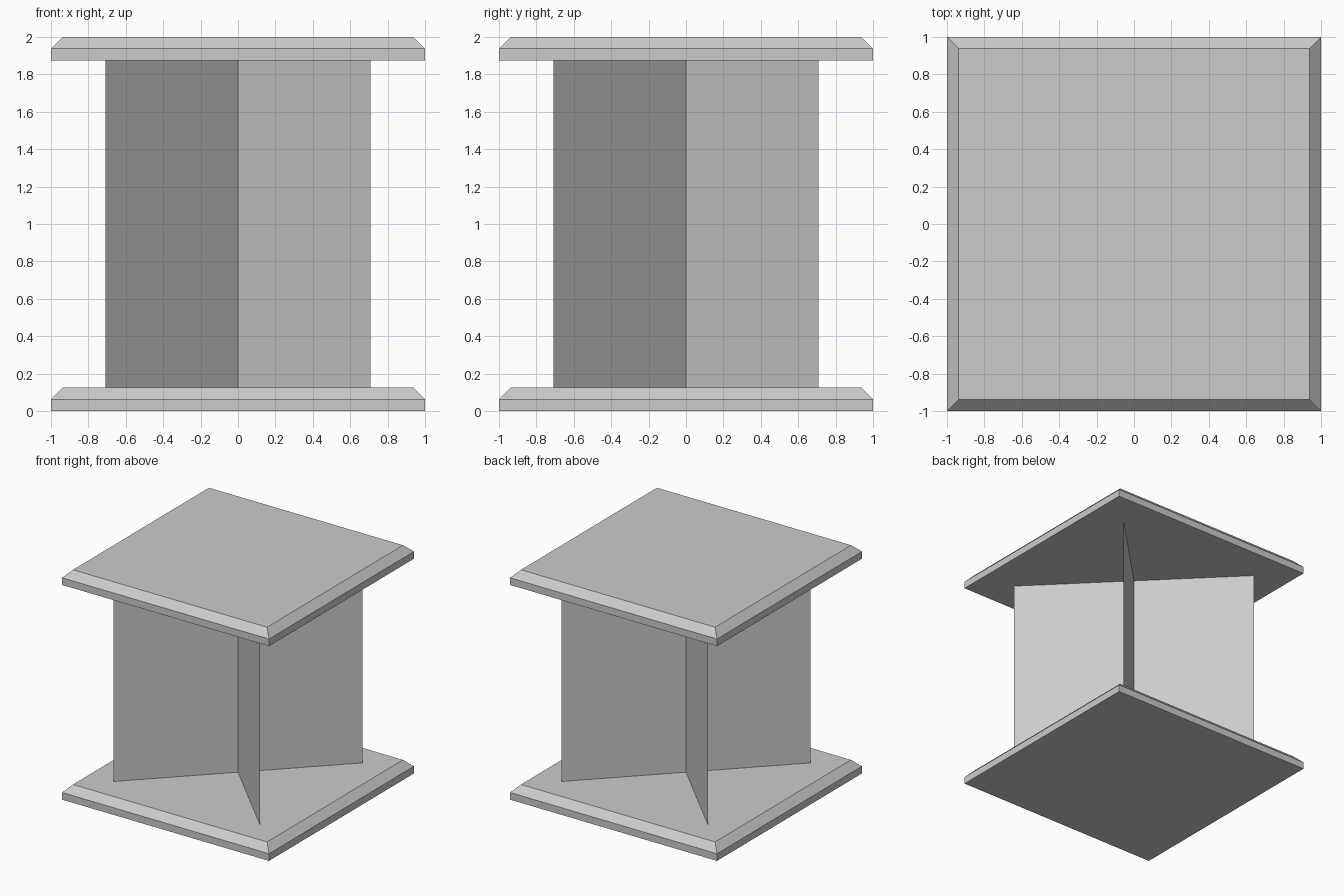
import bpy, bmesh
from math import radians
from mathutils import Matrix

if "Cube" in bpy.data.objects:
    bpy.data.objects.remove(bpy.data.objects["Cube"])

PLATE_H = 0.125   # plate thickness
BEVEL = 0.0625    # chamfer on each plate's upper rim
HEIGHT = 2.0


def add_object(name, bm):
    mesh = bpy.data.meshes.new(name)
    bm.to_mesh(mesh)
    bm.free()
    obj = bpy.data.objects.new(name, mesh)
    bpy.context.collection.objects.link(obj)
    return obj


def plate(name, z):
    # Square slab with its upper rim chamfered
    bm = bmesh.new()
    bmesh.ops.create_cube(bm, size=1, matrix=Matrix.Translation((0, 0, z + PLATE_H / 2))
                          @ Matrix.Diagonal((2, 2, PLATE_H, 1)))
    rim = [e for e in bm.edges if all(v.co.z > z + PLATE_H / 2 for v in e.verts)]
    bmesh.ops.bevel(bm, geom=rim, offset=BEVEL, segments=1, affect='EDGES')
    return add_object(name, bm)


def panel(name, angle):
    # Thin upright sheet between the plates, turned onto a diagonal
    bm = bmesh.new()
    verts = [bm.verts.new((x, 0, z)) for x, z in
             ((-1, PLATE_H), (1, PLATE_H), (1, HEIGHT - PLATE_H), (-1, HEIGHT - PLATE_H))]
    bm.faces.new(verts)
    bmesh.ops.rotate(bm, verts=bm.verts, matrix=Matrix.Rotation(radians(angle), 3, 'Z'))
    return add_object(name, bm)


# Base and top plates
plate("base_plate", 0)
plate("top_plate", HEIGHT - PLATE_H)

# Crossed diagonal panels
panel("cross_panel_a", 45)
panel("cross_panel_b", -45)
